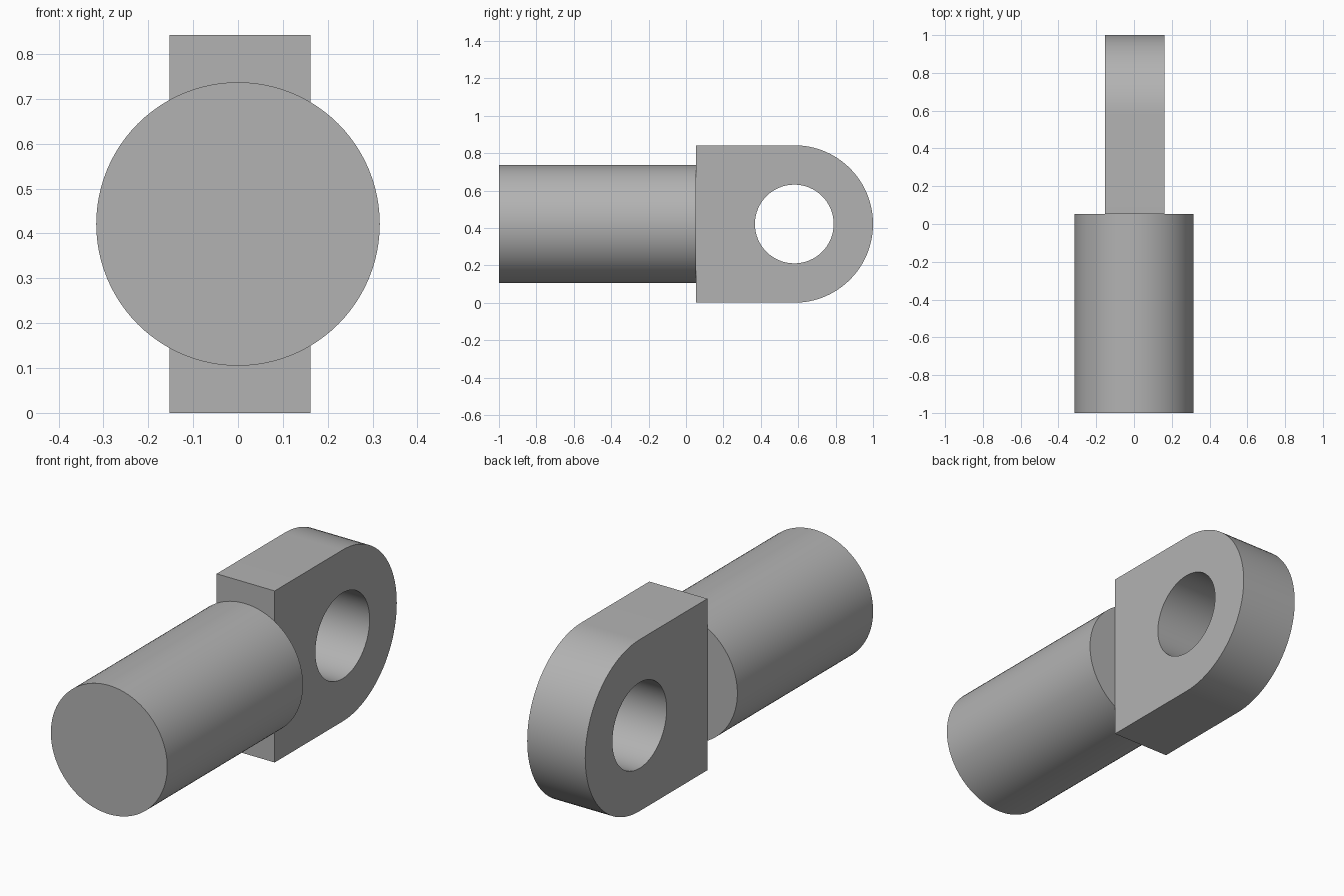
import bpy, bmesh
from math import pi, sin, cos, radians
from mathutils import Matrix

cube = bpy.data.objects.get("Cube")
if cube:
    bpy.data.objects.remove(cube, do_unlink=True)

AXIS_Z = 0.421      # height of the shared centre line
SHAFT_R = 0.316
LUG_R = 0.421
HOLE_R = 0.2105
HOLE_Y = 0.579      # centre of the eye and of the rounded end
LUG_Y = 0.053       # where the shaft meets the lug
LUG_X = (-0.153, 0.162)

grey = bpy.data.materials.new("plain grey")
grey.use_nodes = True
colour = (0.45, 0.45, 0.45, 1)
grey.diffuse_color = colour
grey.node_tree.nodes["Principled BSDF"].inputs["Base Color"].default_value = colour


def finish(name, bm):
    """Turn a bmesh into a smooth-shaded object with sharp rims."""
    bmesh.ops.recalc_face_normals(bm, faces=bm.faces)
    mesh = bpy.data.meshes.new(name)
    bm.to_mesh(mesh)
    bm.free()
    mesh.materials.append(grey)
    obj = bpy.data.objects.new(name, mesh)
    bpy.context.collection.objects.link(obj)
    bpy.ops.object.select_all(action="DESELECT")
    obj.select_set(True)
    bpy.context.view_layer.objects.active = obj
    bpy.ops.object.shade_smooth_by_angle(angle=radians(30))
    return obj


def arc(radius, start, end, steps):
    """Points (y, z) on an arc around the eye centre."""
    angles = [start + (end - start) * i / steps for i in range(steps + 1)]
    return [(HOLE_Y + radius * cos(a), AXIS_Z + radius * sin(a)) for a in angles]


# Round shaft along y
bm = bmesh.new()
length = LUG_Y + 1
place = Matrix.Translation((0, -1 + length / 2, AXIS_Z)) @ Matrix.Rotation(pi / 2, 4, "X")
bmesh.ops.create_cone(bm, cap_ends=True, segments=96, radius1=SHAFT_R,
                      radius2=SHAFT_R, depth=length, matrix=place)
finish("shaft", bm)

# Flat lug with rounded end and through eye
bm = bmesh.new()
outline = [(LUG_Y, AXIS_Z - LUG_R)] + arc(LUG_R, -pi / 2, pi / 2, 48) + [(LUG_Y, AXIS_Z + LUG_R)]
eye = arc(HOLE_R, 0, 2 * pi, 64)[:-1]
edges = []
for loop in (outline, eye):
    verts = [bm.verts.new((LUG_X[0], y, z)) for y, z in loop]
    edges += [bm.edges.new((v, verts[i - 1])) for i, v in enumerate(verts)]
bmesh.ops.triangle_fill(bm, use_beauty=True, edges=edges)
side = bmesh.ops.extrude_face_region(bm, geom=bm.faces[:], use_keep_orig=True)
moved = [g for g in side["geom"] if isinstance(g, bmesh.types.BMVert)]
bmesh.ops.translate(bm, verts=moved, vec=(LUG_X[1] - LUG_X[0], 0, 0))
finish("eye_lug", bm)
